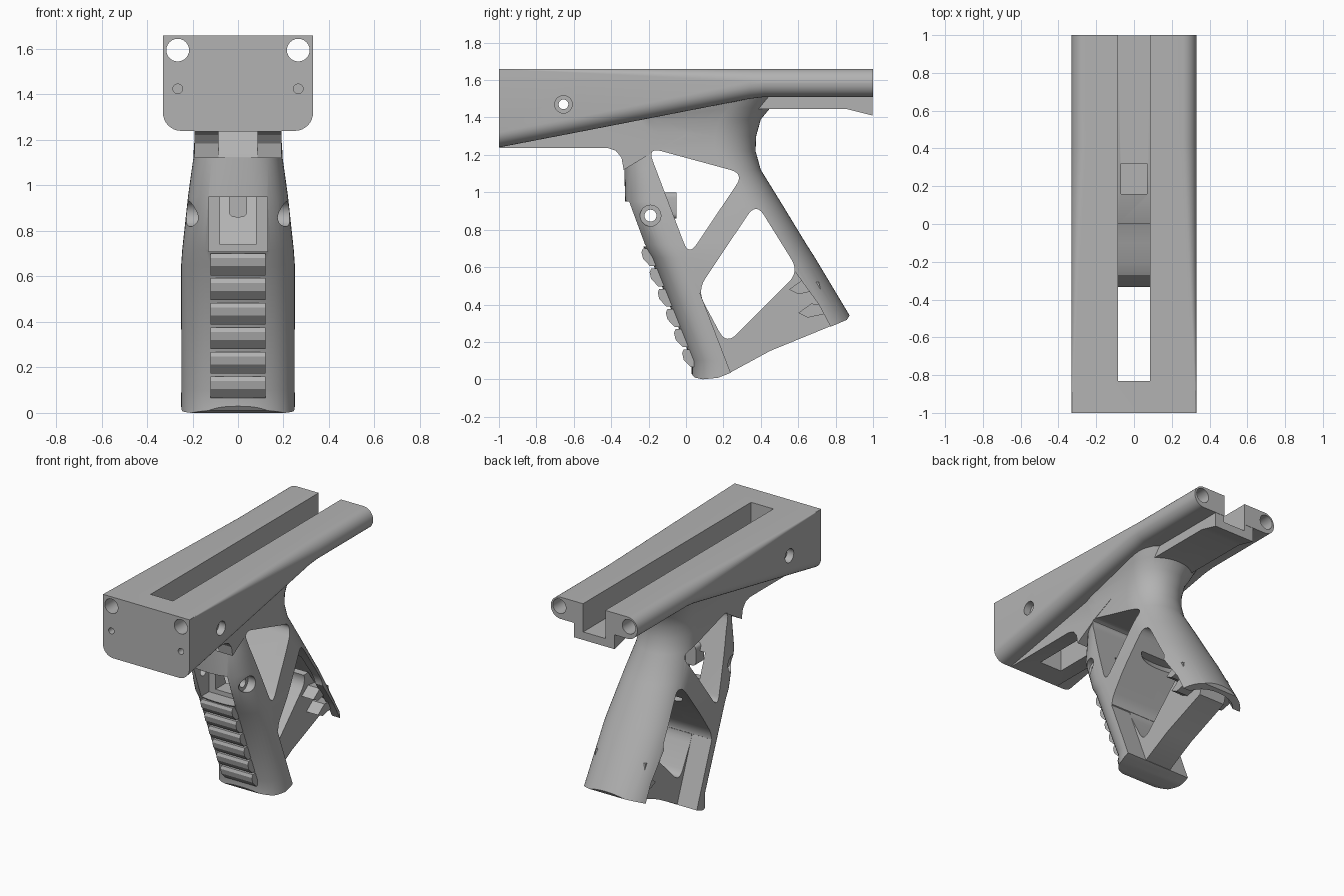
import bpy, bmesh
from math import sin, cos, pi, radians
from mathutils import Vector

cube = bpy.data.objects.get("Cube")
if cube:
    bpy.data.objects.remove(cube, do_unlink=True)

grey = bpy.data.materials.new("matte grey")
grey.use_nodes = True
grey.diffuse_color = (0.45, 0.45, 0.45, 1)
grey.node_tree.nodes["Principled BSDF"].inputs["Base Color"].default_value = grey.diffuse_color


def loft(name, rings):
    """Skin equal-length rings of points and cap both ends."""
    bm = bmesh.new()
    loops = [[bm.verts.new(p) for p in ring] for ring in rings]
    n = len(loops[0])
    for a, b in zip(loops, loops[1:]):
        for i in range(n):
            j = (i + 1) % n
            bm.faces.new((a[i], a[j], b[j], b[i]))
    bm.faces.new(loops[0][::-1])
    bm.faces.new(loops[-1])
    bmesh.ops.recalc_face_normals(bm, faces=bm.faces)
    mesh = bpy.data.meshes.new(name)
    bm.to_mesh(mesh)
    bm.free()
    mesh.materials.append(grey)
    obj = bpy.data.objects.new(name, mesh)
    bpy.context.collection.objects.link(obj)
    return obj


def prism(name, profile, x0, x1):
    """Extrude a side profile of (y, z) points across x."""
    return loft(name, [[(x, y, z) for y, z in profile] for x in (x0, x1)])


def box(name, x, y0, y1, z0, z1):
    return prism(name, [(y0, z0), (y1, z0), (y1, z1), (y0, z1)], -x, x)


def rounded(profile, r, steps=6):
    """Round every corner of a polygon with a short curve."""
    pts = [Vector(p) for p in profile]
    out = []
    for i, p in enumerate(pts):
        a = p + (pts[i - 1] - p).normalized() * r
        b = p + (pts[(i + 1) % len(pts)] - p).normalized() * r
        for k in range(steps + 1):
            t = k / steps
            out.append(tuple(a * (1 - t) ** 2 + p * 2 * t * (1 - t) + b * t * t))
    return out


def rod(name, start, axis, r0, r1, length, n=24):
    """Cylinder or cone along x or y."""
    rings = []
    for d, r in ((0, r0), (length, r1)):
        ring = []
        for i in range(n):
            u, v = r * cos(2 * pi * i / n), r * sin(2 * pi * i / n)
            off = (d, u, v) if axis == "x" else (u, d, v)
            ring.append([s + o for s, o in zip(start, off)])
        rings.append(ring)
    return loft(name, rings)


def combine(target, tool, op):
    """Apply a boolean and discard the tool."""
    mod = target.modifiers.new(op, 'BOOLEAN')
    mod.operation, mod.object, mod.solver = op, tool, 'EXACT'
    dg = bpy.context.evaluated_depsgraph_get()
    mesh = bpy.data.meshes.new_from_object(target.evaluated_get(dg))
    target.modifiers.clear()
    target.data = mesh
    bpy.data.objects.remove(tool, do_unlink=True)


def add(tool):
    combine(frame, tool, 'UNION')


def cut(tool):
    combine(frame, tool, 'DIFFERENCE')


def body_ring(y, bottom, low_r, top_r, half=0.33, top=1.66):
    ring = []
    for sx, z, sz, r, a0 in ((1, top, -1, top_r, 0), (-1, top, -1, top_r, 90),
                             (-1, bottom, 1, low_r, 180), (1, bottom, 1, low_r, 270)):
        for k in range(9):
            a = radians(a0 + 90 * k / 8)
            ring.append((sx * (half - r) + r * cos(a), y, z + sz * r + r * sin(a)))
    return ring


def grip_ring(z, front, back, w, nf=2.6, nb=2.1, df=0.2, db=0.22, n=12):
    ring = []
    for i in range(4 * n):
        a = 2 * pi * i / (4 * n)
        c, s = cos(a), sin(a)
        e = 2 / (nb if s >= 0 else nf)
        x = w * abs(c) ** e * (1 if c >= 0 else -1)
        y = back - db + db * abs(s) ** e if s >= 0 else front + df - df * abs(s) ** e
        ring.append((x, y, z))
        if i in (0, 2 * n):
            # straight side between the two rounded straps
            pair = [(x, front + df, z), (x, back - db, z)]
            ring[-1:] = pair if i == 0 else pair[::-1]
    return ring


# Grip with a round back strap
levels = [(-0.05, 0.03, 1.115, 0.25), (0.1, 0.03, 1.02, 0.25), (0.65, -0.19, 0.69, 0.25),
          (0.72, -0.235, 0.645, 0.245), (0.95, -0.325, 0.505, 0.22), (1.12, -0.33, 0.4, 0.197),
          (1.22, -0.33, 0.372, 0.19), (1.3, -0.34, 0.375, 0.19), (1.39, -0.36, 0.4, 0.2),
          (1.45, -0.39, 0.45, 0.22), (1.53, -0.4, 0.5, 0.25)]
frame = loft("grip_frame", [grip_ring(*lv) for lv in levels])
cut(prism("base_cut", [(-0.2, -0.2), (-0.2, 0.1), (0.02, 0.1), (0.022, 0.04), (0.045, 0.01), (0.09, 0),
                       (0.17, 0.008), (0.24, 0.035), (0.45, 0.15), (0.77, 0.28), (0.86, 0.318),
                       (0.88, 0.35), (1.3, 0.35), (1.3, -0.2)], -0.5, 0.5))

# Hollow behind the front strap and inside the back strap
cut(prism("side_recess", [(0.245, -0.1), (0.245, 0.02), (0.075, 0.46), (0.3, 0.6), (0.565, 0.6),
                          (0.71, 0.4), (0.79, 0.25), (0.79, -0.1)], -0.5, 0.5))
hollow = [(-0.08, 1.13, 0.19), (0.1, 1.02, 0.19), (0.65, 0.69, 0.19), (0.8, 0.597, 0.17)]
cut(loft("strap_hollow", [grip_ring(z, b - 0.39, b - 0.06, w, df=0.1, db=0.13) for z, b, w in hollow]))

# Centre web and its fins
add(prism("web", [(0.2, 0.03), (0.24, 0.038), (0.45, 0.152), (0.775, 0.285), (0.8, 0.37),
                  (0.62, 0.62), (0.45, 0.6), (0.05, 0.45)], -0.1, 0.1))
for dy, dz in ((0, 0), (0.05, -0.125)):
    add(prism("fin", [(0.55 + dy, 0.48 + dz), (0.6 + dy, 0.455 + dz), (0.72 + dy, 0.48 + dz),
                      (0.71 + dy, 0.52 + dz), (0.62 + dy, 0.53 + dz)], -0.19, 0.19))

# Receiver, keel and rear rail
add(loft("receiver", [body_ring(-1, 1.24, 0.08, 0.002), body_ring(-0.6, 1.317, 0.08, 0.02),
                      body_ring(0.34, 1.5, 0.078, 0.07), body_ring(0.42, 1.51, 0.074, 0.074),
                      body_ring(1, 1.51, 0.074, 0.074)]))
add(prism("front_keel", [(-0.995, 1.237), (-0.42, 1.237), (-0.375, 1.222), (-0.345, 1.185),
                         (-0.333, 1.12), (-0.15, 1.23), (0, 1.3), (0, 1.5), (-0.995, 1.5)], -0.192, 0.192))
add(prism("rear_rail", [(0.25, 1.58), (0.25, 1.447), (0.86, 1.445), (0.92, 1.43), (0.998, 1.41),
                        (0.998, 1.58)], -0.155, 0.155))

# Open channel along the top, with a pocket in its floor
cut(prism("channel", [(-0.83, 1.05), (-0.83, 1.8), (1.1, 1.8), (1.1, 1.465), (0.16, 1.465),
                      (0, 1.4), (0, 1.34), (-0.1, 1.3), (-0.2, 1.28), (-0.27, 1.24),
                      (-0.32, 1.16), (-0.36, 1.05)], -0.085, 0.085))
cut(box("pocket", 0.07, 0.16, 0.32, 1.22, 1.6))

# Grip windows
cut(prism("upper_window", rounded([(-0.205, 1.24), (0.31, 1.1), (0.015, 0.66)], 0.075), -0.5, 0.5))
cut(prism("lower_window", rounded([(0.06, 0.475), (0.375, 0.945), (0.605, 0.575), (0.215, 0.185)], 0.08),
          -0.5, 0.5))

# Slot in the front strap
cut(box("front_slot", 0.13, -0.6, -0.13, 0.71, 0.95))
cut(box("inner_slot", 0.08, -0.2, 0.02, 0.74, 0.95))

# Bores and pin holes
for s in (-1, 1):
    cut(rod("bore", (s * 0.265, -1.1, 1.595), "y", 0.05, 0.05, 2.2))
    cut(rod("screw_hole", (s * 0.265, -1.1, 1.425), "y", 0.021, 0.021, 0.35))
    for y, z, x, r in ((-0.655, 1.47, 0.28, 0.047), (-0.19, 0.875, 0.17, 0.056)):
        cut(rod("counterbore", (s * x, y, z), "x", r, r, s * 0.2))
for y, z, r in ((-0.655, 1.47, 0.026), (-0.19, 0.875, 0.032)):
    cut(rod("pin_hole", (-0.5, y, z), "x", r, r, 1))

# Finger ridges
parts = [frame]
for i in range(6):
    z = 0.7 - 0.108 * i
    y = -0.222 + 0.0435 * i
    parts.append(prism("finger_ridge", [(y + 0.07, z), (y - 0.008, z), (y - 0.016, z - 0.02),
                                        (y - 0.008, z - 0.055), (y + 0.03, z - 0.095),
                                        (y + 0.1, z - 0.095)], -0.12, 0.12))

# Rounded stud inside the slot
parts.append(loft("slot_stud", [[(x, y, z) for x, z in rounded(
    [(-0.04, 0.86), (0.04, 0.86), (0.04, 1.0), (-0.04, 1.0)], 0.03)] for y in (-0.14, -0.05)]))

bpy.ops.object.select_all(action='DESELECT')
for obj in parts:
    obj.select_set(True)
bpy.context.view_layer.objects.active = frame
bpy.ops.object.shade_smooth_by_angle(angle=radians(28))
